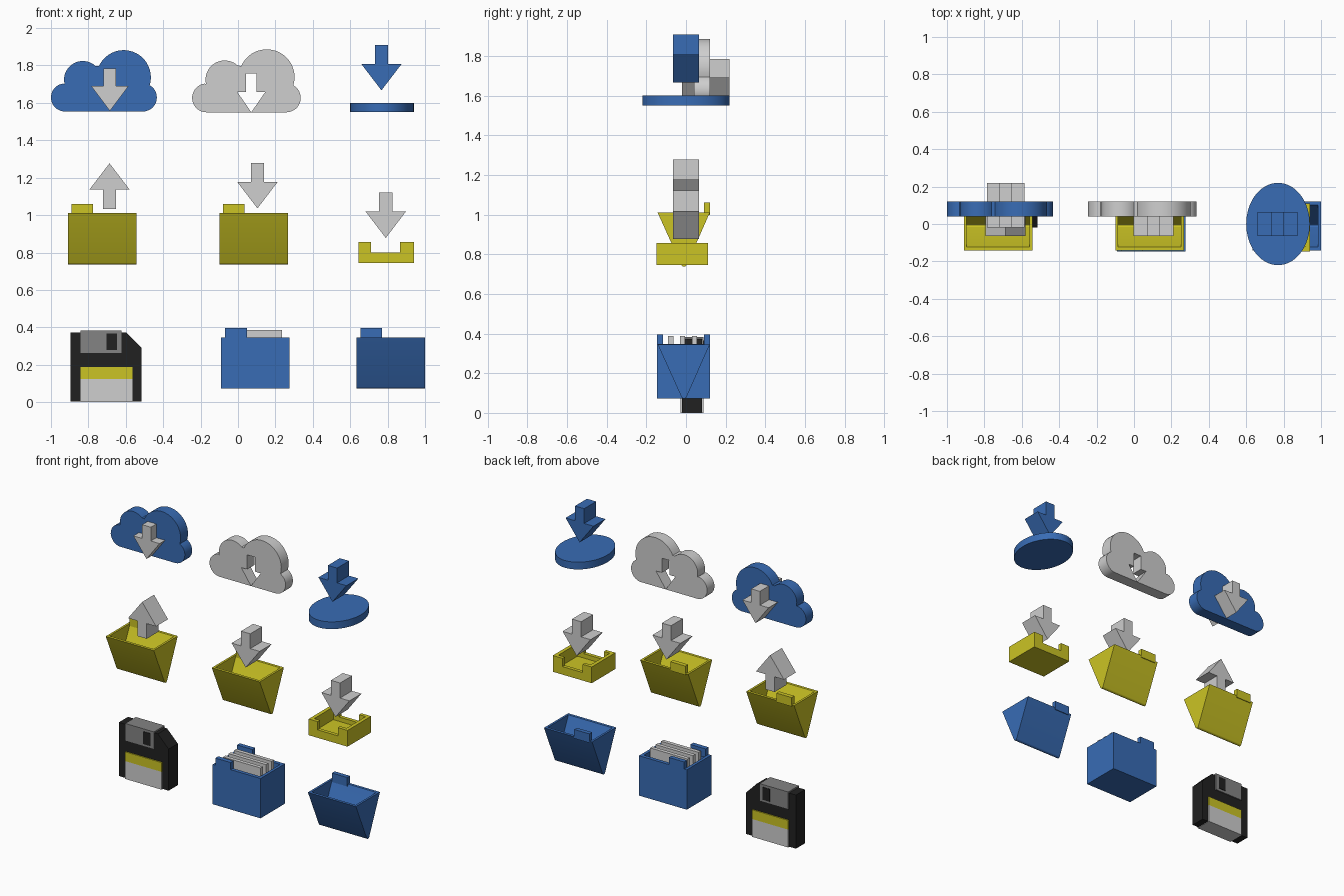
import bpy, bmesh, math

if "Cube" in bpy.data.objects:
    bpy.data.objects.remove(bpy.data.objects["Cube"])


def material(name, r, g, b):
    m = bpy.data.materials.new(name)
    m.diffuse_color = (r, g, b, 1)
    m.use_nodes = True
    m.node_tree.nodes["Principled BSDF"].inputs["Base Color"].default_value = m.diffuse_color
    return m


BLUE = material("blue", 0.04, 0.15, 0.46)
YELLOW = material("yellow", 0.60, 0.55, 0.018)
GREY = material("light grey", 0.62, 0.62, 0.62)
STEEL = material("mid grey", 0.23, 0.23, 0.23)
BLACK = material("black", 0.015, 0.015, 0.015)


def prism(name, pts, lo, hi, mat, axis="y"):
    """Extrude a closed profile: (x, z) along y, (y, z) along x, or (x, y) along z."""
    place = {"y": lambda a, b, d: (a, d, b),
             "x": lambda a, b, d: (d, a, b),
             "z": lambda a, b, d: (a, b, d)}[axis]
    bm = bmesh.new()
    n = len(pts)
    low = [bm.verts.new(place(a, b, lo)) for a, b in pts]
    top = [bm.verts.new(place(a, b, hi)) for a, b in pts]
    bm.faces.new(low)
    bm.faces.new(top[::-1])
    for i in range(n):
        j = (i + 1) % n
        bm.faces.new((low[i], top[i], top[j], low[j]))
    bmesh.ops.recalc_face_normals(bm, faces=bm.faces[:])
    me = bpy.data.meshes.new(name)
    bm.to_mesh(me)
    bm.free()
    me.materials.append(mat)
    ob = bpy.data.objects.new(name, me)
    bpy.context.collection.objects.link(ob)
    return ob


def box(name, x0, x1, y0, y1, z0, z1, mat):
    return prism(name, [(x0, z0), (x1, z0), (x1, z1), (x0, z1)], y0, y1, mat)


def cut(ob, cutter):
    """Subtract the cutter, bake the result and drop the cutter."""
    mod = ob.modifiers.new("cut", "BOOLEAN")
    mod.operation, mod.solver, mod.object = "DIFFERENCE", "EXACT", cutter
    dg = bpy.context.evaluated_depsgraph_get()
    me = bpy.data.meshes.new_from_object(ob.evaluated_get(dg))
    ob.modifiers.clear()
    ob.data = me
    bpy.data.objects.remove(cutter)


def smooth(ob):
    bpy.ops.object.select_all(action="DESELECT")
    ob.select_set(True)
    bpy.context.view_layer.objects.active = ob
    bpy.ops.object.shade_smooth_by_angle(angle=math.radians(35))


def arc(cx, cy, r, a0, a1, n):
    angles = [math.radians(a0 + (a1 - a0) * i / n) for i in range(n + 1)]
    return [(cx + r * math.cos(a), cy + r * math.sin(a)) for a in angles]


def arrow(name, cx, tip, tail, y0, y1, mat, half=0.107, stem=0.035, head=0.14):
    s = 1 if tail > tip else -1
    z = tip + s * head
    pts = [(cx, tip), (cx + half, z), (cx + stem, z), (cx + stem, tail),
           (cx - stem, tail), (cx - stem, z), (cx - half, z)]
    return prism(name, pts, y0, y1, mat)


def cloud(name, cx, scale, mat):
    pts = (arc(-0.208, -0.088, 0.075, 270, 97, 20)
           + arc(-0.113, 0.007, 0.1, 194, 47, 20)
           + arc(0.106, 0.02, 0.145, 156, -17, 26)
           + arc(0.208, -0.088, 0.075, 72, -90, 20))
    pts = [(cx + x * scale, 1.717 + z * scale) for x, z in pts]
    return prism(name, pts, 0.04, 0.12, mat)


def open_folder(name, x0, z0, mat):
    """Wedge-shaped hollow folder with a rounded fold and a rear tab."""
    def wedge(inset, top):
        tip = arc(-0.01, z0 + 0.015 + inset * 1.9, 0.015 - inset * 0.4, 206, 334, 7)
        return [(-0.143 + inset, top), *tip, (0.12 - inset, top)]
    x1, top = x0 + 0.366, z0 + 0.273
    ob = prism(name, wedge(0, top), x0, x1, mat, "x")
    cut(ob, prism("cutter", wedge(0.017, top + 0.004), x0 + 0.015, x1 - 0.015, mat, "x"))
    smooth(ob)
    box(name + "_tab", x0 + 0.02, x0 + 0.136, 0.09, 0.12, top - 0.012, top + 0.05, mat)


# Top row: cloud with arrow through it, cloud with arrow opening, disc with arrow
smooth(cloud("blue_cloud", -0.717, 1.0, BLUE))
arrow("cloud_arrow", -0.685, 1.557, 1.785, -0.02, 0.22, GREY, 0.1, 0.033, 0.133)

pale = cloud("grey_cloud", 0.045, 1.026, GREY)
cut(pale, arrow("cutter", 0.071, 1.55, 1.757, -0.1, 0.3, GREY, 0.074, 0.029, 0.107))
smooth(pale)

disc = prism("disc", [(0.77 + 0.17 * x, 0.22 * y) for x, y in arc(0, 0, 1, 0, 354.375, 63)],
             1.55, 1.60, BLUE, "z")
smooth(disc)
arrow("disc_arrow", 0.767, 1.667, 1.909, -0.065, 0.065, BLUE)

# Middle row: two folders and a tray, each with an arrow above
open_folder("upload_folder", -0.91, 0.737, YELLOW)
arrow("upload_arrow", -0.687, 1.277, 1.032, -0.065, 0.065, GREY)
open_folder("download_folder", -0.10, 0.737, YELLOW)
arrow("download_arrow", 0.104, 1.036, 1.278, -0.065, 0.065, GREY)

tray = box("tray", 0.643, 0.94, -0.148, 0.11, 0.745, 0.857, YELLOW)
cut(tray, box("cutter", 0.668, 0.915, -0.123, 0.085, 0.77, 0.9, YELLOW))
cut(tray, box("cutter", 0.712, 0.866, -0.3, 0.3, 0.80, 0.9, YELLOW))
arrow("tray_arrow", 0.79, 0.878, 1.122, -0.065, 0.065, GREY)

# Bottom left: floppy disk with a clipped corner, label and shutter on both faces
prism("disk_body", [(-0.896, 0.003), (-0.516, 0.003), (-0.516, 0.29),
                    (-0.598, 0.373), (-0.896, 0.373)], -0.02, 0.08, BLACK)
box("disk_label", -0.842, -0.564, -0.028, 0.088, 0, 0.123, GREY)
box("disk_label_stripe", -0.842, -0.564, -0.028, 0.088, 0.123, 0.187, YELLOW)
box("disk_shutter", -0.842, -0.623, -0.028, 0.088, 0.262, 0.383, STEEL)
for y in (-0.031, 0.088):
    box("shutter_window", -0.703, -0.647, y, y + 0.003, 0.279, 0.366, BLACK)

# Bottom middle: file box with front and back tabs and three sheets
file_box = box("file_box", -0.09, 0.275, -0.147, 0.12, 0.072, 0.347, BLUE)
cut(file_box, box("cutter", -0.07, 0.255, -0.122, 0.095, 0.095, 0.4, BLUE))
for y0, y1 in ((-0.147, -0.115), (0.09, 0.12)):
    box("file_box_tab", -0.07, 0.047, y0, y1, 0.335, 0.396, BLUE)
for y in (-0.09, -0.03, 0.03):
    box("paper_sheet", -0.05, 0.235, y, y + 0.026, 0.095, 0.387, GREY)

# Bottom right: empty blue folder
open_folder("blue_folder", 0.634, 0.073, BLUE)
